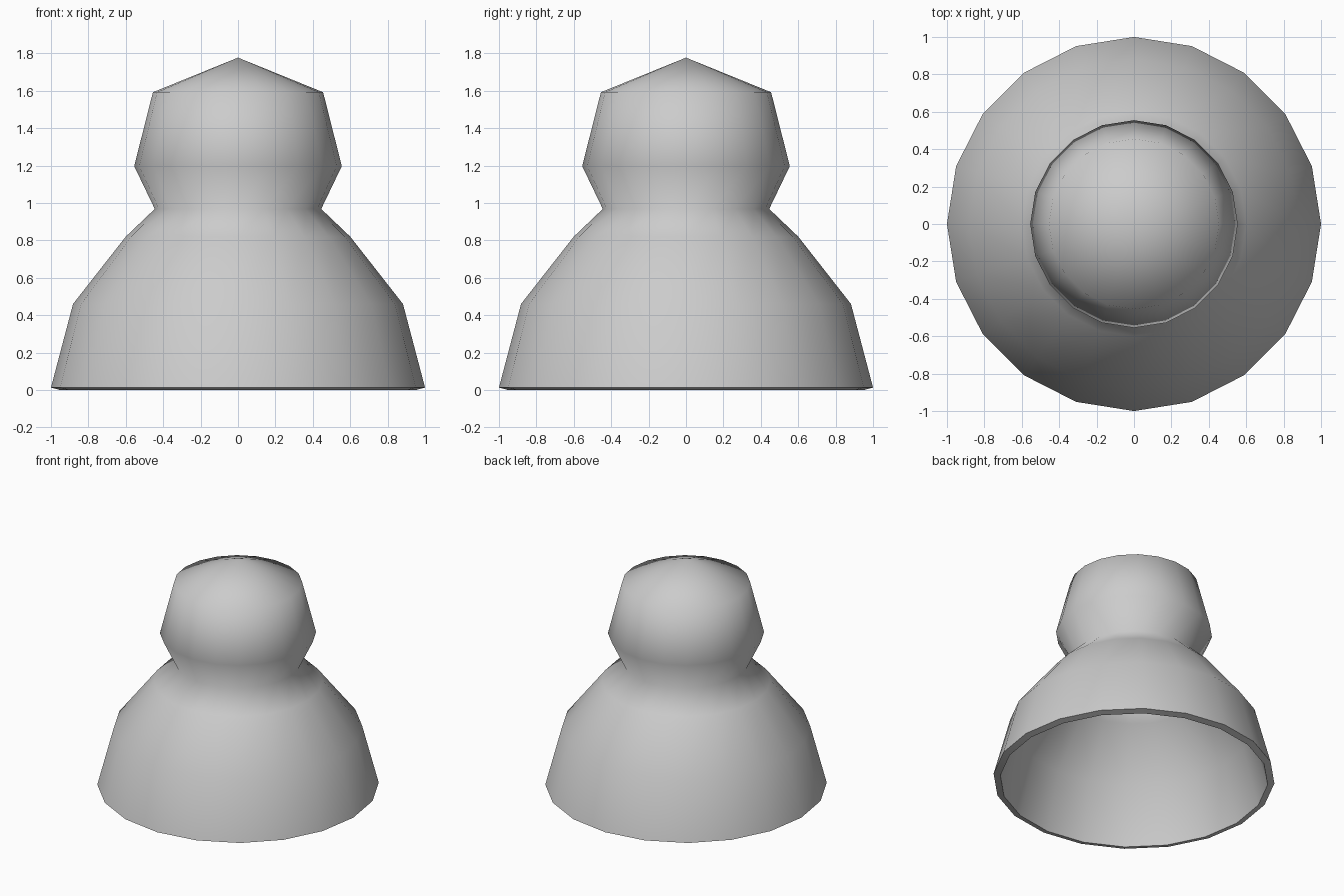
import bpy
import bmesh
import math

if "Cube" in bpy.data.objects:
    bpy.data.objects.remove(bpy.data.objects["Cube"], do_unlink=True)

SIDES = 20
WALL = 0.05

# Outer profile (radius, height) from the open base up to the tip
PROFILE = [(1.0, 0.013), (0.882, 0.46), (0.6, 0.82), (0.445, 0.968),
           (0.555, 1.197), (0.455, 1.592), (0.0, 1.777)]

# Plain grey material
grey = bpy.data.materials.new("plain_grey")
grey.use_nodes = True
colour = (0.6, 0.6, 0.6, 1.0)
grey.diffuse_color = colour
grey.node_tree.nodes["Principled BSDF"].inputs["Base Color"].default_value = colour

# Lathe the profile around z
bm = bmesh.new()
verts = [bm.verts.new((r, 0, z)) for r, z in PROFILE]
edges = [bm.edges.new(pair) for pair in zip(verts, verts[1:])]
bmesh.ops.spin(bm, geom=verts + edges, axis=(0, 0, 1), cent=(0, 0, 0),
               angle=math.tau, steps=SIDES, use_duplicate=False)
bmesh.ops.remove_doubles(bm, verts=bm.verts, dist=0.0005)

# Turn every face outward
bm.normal_update()
flipped = [f for f in bm.faces
           if f.normal.x * f.calc_center_median().x
           + f.normal.y * f.calc_center_median().y < 0]
bmesh.ops.reverse_faces(bm, faces=flipped)

mesh = bpy.data.meshes.new("hollow_shell")
bm.to_mesh(mesh)
bm.free()
mesh.materials.append(grey)
shell = bpy.data.objects.new("hollow_shell", mesh)
bpy.context.collection.objects.link(shell)

# Thicken inward, leaving the base open
bpy.ops.object.select_all(action='DESELECT')
shell.select_set(True)
bpy.context.view_layer.objects.active = shell
wall = shell.modifiers.new("wall", 'SOLIDIFY')
wall.thickness = WALL
wall.offset = -1
bpy.ops.object.modifier_apply(modifier=wall.name)

# Smooth walls with a crisp base rim
bpy.ops.object.shade_smooth_by_angle(angle=math.radians(80))
